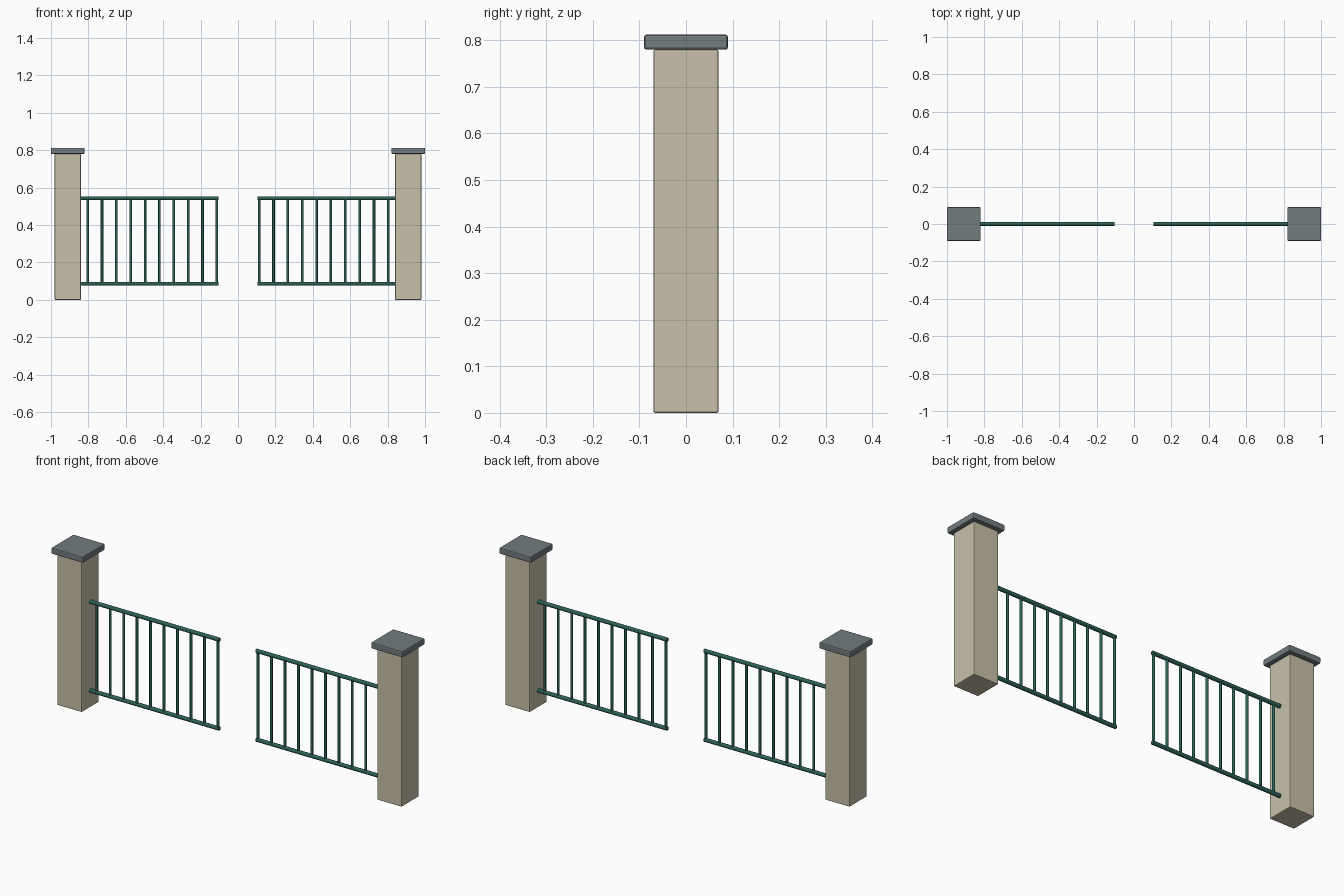
import bpy, math

if "Cube" in bpy.data.objects:
    bpy.data.objects.remove(bpy.data.objects["Cube"])


def material(name, rgb):
    m = bpy.data.materials.new(name)
    m.diffuse_color = (*rgb, 1)
    m.use_nodes = True
    m.node_tree.nodes["Principled BSDF"].inputs["Base Color"].default_value = m.diffuse_color
    return m


STONE = material("stone", (0.58, 0.53, 0.40))
SLATE = material("slate", (0.17, 0.20, 0.21))
GREEN = material("green_paint", (0.025, 0.12, 0.095))


def box(name, x, z0, z1, width, bevel, mat):
    bpy.ops.mesh.primitive_cube_add(size=1, location=(x, 0, (z0 + z1) / 2))
    o = bpy.context.object
    o.name = name
    o.scale = (width, width, z1 - z0)
    bpy.ops.object.transform_apply(location=False, rotation=False, scale=True)
    b = o.modifiers.new("bevel", "BEVEL")
    b.width = bevel
    b.segments = 2
    o.data.materials.append(mat)


def rod(name, centre, length, radius, along_x=False):
    bpy.ops.mesh.primitive_cylinder_add(
        vertices=12, radius=radius, depth=length, location=centre,
        rotation=(0, math.pi / 2 if along_x else 0, 0))
    o = bpy.context.object
    o.name = name
    o.data.materials.append(GREEN)
    bpy.ops.object.shade_smooth_by_angle(angle=math.radians(40))


LOW, HIGH = 0.086, 0.543      # rail heights
INNER, OUTER = 0.105, 0.84    # gate leaf extent from the centre
BARS = 10

for side, s in (("left", -1), ("right", 1)):
    # Stone post and its cap
    box(side + "_post", s * 0.91, 0, 0.78, 0.14, 0.004, STONE)
    box(side + "_post_cap", s * 0.91, 0.78, 0.812, 0.18, 0.005, SLATE)
    # Horizontal rails
    for level, z in (("bottom", LOW), ("top", HIGH)):
        rod(f"{side}_{level}_rail", (s * (INNER + OUTER) / 2, 0, z),
            OUTER - INNER, 0.01, True)
    # Upright bars
    for i in range(BARS):
        x = 0.113 + i * (0.804 - 0.113) / (BARS - 1)
        rod(f"{side}_bar_{i + 1}", (s * x, 0, (LOW + HIGH) / 2), HIGH - LOW, 0.0068)
